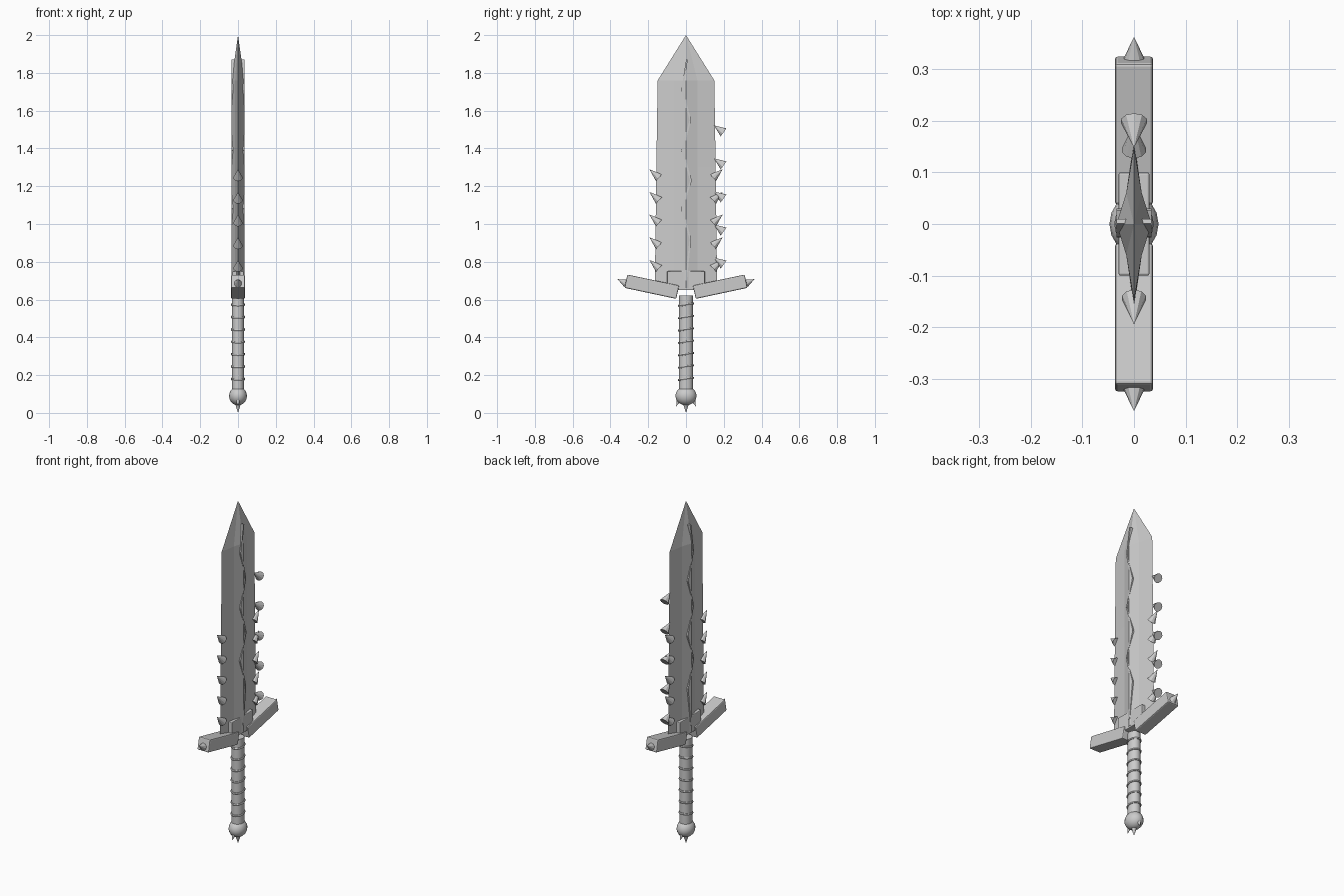
import bpy, bmesh, math
from mathutils import Vector, Matrix

if "Cube" in bpy.data.objects:
    bpy.data.objects.remove(bpy.data.objects["Cube"])

steel = bpy.data.materials.new("grey steel")
steel.diffuse_color = (0.6, 0.6, 0.6, 1)
steel.use_nodes = True
steel.node_tree.nodes["Principled BSDF"].inputs["Base Color"].default_value = steel.diffuse_color


def finish(bm, name, bevel=0, smooth=False):
    bmesh.ops.recalc_face_normals(bm, faces=bm.faces)
    me = bpy.data.meshes.new(name)
    bm.to_mesh(me)
    bm.free()
    ob = bpy.data.objects.new(name, me)
    bpy.context.collection.objects.link(ob)
    me.materials.append(steel)
    if bevel:
        m = ob.modifiers.new("bevel", 'BEVEL')
        m.width = bevel
        m.segments = 2
    if smooth:
        bpy.ops.object.select_all(action='DESELECT')
        ob.select_set(True)
        bpy.context.view_layer.objects.active = ob
        bpy.ops.object.shade_smooth_by_angle(angle=math.radians(40))
    return ob


def cone(name, base, tip, r, sides=10):
    """Spike in the y-z plane from base to tip, both given as (y, z)."""
    a, b = Vector((0, *base)), Vector((0, *tip))
    d = b - a
    bm = bmesh.new()
    bmesh.ops.create_cone(bm, cap_ends=True, segments=sides, radius1=r, radius2=0,
                          depth=d.length,
                          matrix=Matrix.Translation((a + b) / 2) @ d.to_track_quat('Z', 'Y').to_matrix().to_4x4())
    return finish(bm, name)


def box(name, center, size, tilt=0, bevel=0):
    bm = bmesh.new()
    bmesh.ops.create_cube(bm, size=1, matrix=Matrix.Translation(center)
                          @ Matrix.Rotation(tilt, 4, 'X') @ Matrix.Diagonal((*size, 1)))
    return finish(bm, name, bevel)


# blade: hollow-ground diamond section, lofted up to a point
bm = bmesh.new()
rings = []
for z, w in ((0.66, 0.165), (1.3, 0.157), (1.76, 0.15)):
    half = [(0.034, 0), (0.015, 0.06), (0, w)]
    prof = half + [(-0.015, 0.06), (-0.034, 0), (-0.015, -0.06), (0, -w), (0.015, -0.06)]
    rings.append([bm.verts.new((x, y, z)) for x, y in prof])
tip = bm.verts.new((0, 0, 2))
for i in range(8):
    j = (i + 1) % 8
    for lo, hi in zip(rings, rings[1:]):
        bm.faces.new((lo[i], lo[j], hi[j], hi[i]))
    bm.faces.new((rings[-1][i], rings[-1][j], tip))
bm.faces.new(rings[0])
finish(bm, "blade")

# zigzag crack running through the blade
path = [(0.005, 1.87), (-0.02, 1.71), (0.023, 1.55), (-0.02, 1.39), (0.026, 1.23),
        (-0.022, 1.08), (0.023, 0.92), (0, 0.70)]
for (y0, z0), (y1, z1) in zip(path, path[1:]):
    box("blade_crack", (0, (y0 + y1) / 2, (z0 + z1) / 2),
        (0.068, 0.009, math.hypot(y1 - y0, z1 - z0)), -math.atan2(y0 - y1, z0 - z1))

# barbs along both edges, and hooked barbs on one edge only
for i in range(5):
    z = 0.765 + 0.12 * i
    for s in (-1, 1):
        cone("edge_barb", (s * 0.143, z), (s * 0.194, z + 0.045), 0.024)
    z = 0.785 + 0.175 * i
    cone("hooked_barb", (0.199, z), (0.148, z + 0.037), 0.026)

# guard: centre block, two raised arms, end spikes
box("guard_block", (0, 0, 0.70), (0.06, 0.2, 0.10), bevel=0.004)
for s in (-1, 1):
    box("guard_arm", (0, s * 0.181, 0.668), (0.074, 0.28, 0.072), s * math.radians(12), 0.006)
    cone("guard_spike", (s * 0.316, 0.685), (s * 0.362, 0.708), 0.022)

# grip with wrap rings
bm = bmesh.new()
bmesh.ops.create_cone(bm, cap_ends=True, segments=16, radius1=0.034, radius2=0.034, depth=0.51,
                      matrix=Matrix.Translation((0, 0, 0.367)) @ Matrix.Diagonal((0.95, 1.08, 1, 1)))
finish(bm, "grip", smooth=True)
for i in range(7):
    bm = bmesh.new()
    circ = [[bm.verts.new(((0.035 + 0.005 * math.cos(b)) * math.cos(a) * 0.95,
                           (0.035 + 0.005 * math.cos(b)) * math.sin(a) * 1.08,
                           0.18 + 0.0655 * i + 0.006 * math.sin(b) + 0.006 * math.sin(a)))
             for b in (k * math.tau / 6 for k in range(6))]
            for a in (k * math.tau / 20 for k in range(20))]
    for p in range(20):
        for q in range(6):
            n, m = circ[(p + 1) % 20], (q + 1) % 6
            bm.faces.new((circ[p][q], n[q], n[m], circ[p][m]))
    finish(bm, "grip_ring", smooth=True)

# pommel with three spikes underneath
bm = bmesh.new()
bmesh.ops.create_uvsphere(bm, u_segments=16, v_segments=10, radius=0.05,
                          matrix=Matrix.Translation((0, 0, 0.09)) @ Matrix.Diagonal((0.95, 1.12, 1, 1)))
finish(bm, "pommel", smooth=True)
cone("pommel_spike", (0, 0.055), (0, 0.0), 0.018)
for s in (-1, 1):
    cone("pommel_spike", (s * 0.036, 0.075), (s * 0.052, 0.034), 0.014)
